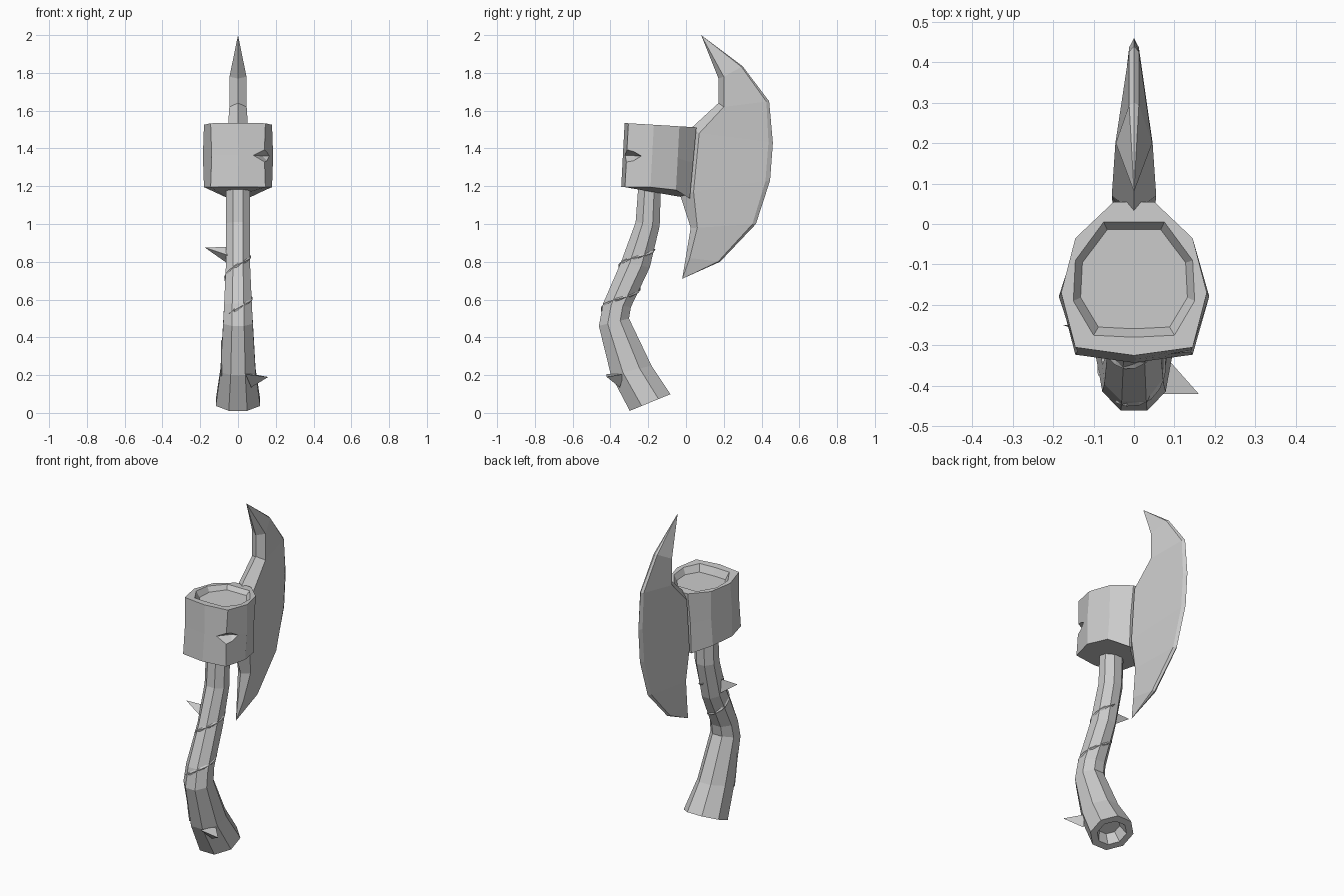
import bpy
import math
from mathutils import Vector

cube = bpy.data.objects.get("Cube")
if cube:
    bpy.data.objects.remove(cube, do_unlink=True)

stone = bpy.data.materials.new("plain_grey")
stone.use_nodes = True
GREY = (0.6, 0.6, 0.6, 1)
stone.diffuse_color = GREY
stone.node_tree.nodes["Principled BSDF"].inputs["Base Color"].default_value = GREY


def make(name, verts, faces):
    mesh = bpy.data.meshes.new(name)
    mesh.from_pydata([tuple(v) for v in verts], [], faces)
    mesh.materials.append(stone)
    obj = bpy.data.objects.new(name, mesh)
    bpy.context.collection.objects.link(obj)
    bpy.ops.object.select_all(action="DESELECT")
    obj.select_set(True)
    bpy.context.view_layer.objects.active = obj
    bpy.ops.object.mode_set(mode="EDIT")
    bpy.ops.mesh.select_all(action="SELECT")
    bpy.ops.mesh.remove_doubles(threshold=0.0005)
    bpy.ops.mesh.normals_make_consistent(inside=False)
    bpy.ops.object.mode_set(mode="OBJECT")
    return obj


def loft(name, rings, caps=True):
    n = len(rings[0])
    verts = [v for r in rings for v in r]
    faces = [(k * n + i, k * n + (i + 1) % n, (k + 1) * n + (i + 1) % n, (k + 1) * n + i)
             for k in range(len(rings) - 1) for i in range(n)]
    if caps:
        faces += [tuple(range(n)), tuple(range(len(verts) - n, len(verts)))]
    return make(name, verts, faces)


# Handle: each station is front (y, z), back (y, z), half width
stations = [((-0.30, 0.01), (-0.08, 0.10), 0.12),
            ((-0.40, 0.20), (-0.18, 0.25), 0.095),
            ((-0.463, 0.46), (-0.30, 0.50), 0.08),
            ((-0.44, 0.58), (-0.29, 0.56), 0.075),
            ((-0.345, 0.80), (-0.19, 0.77), 0.065),
            ((-0.268, 1.01), (-0.138, 0.99), 0.066),
            ((-0.25, 1.25), (-0.13, 1.25), 0.066)]


def on_handle(front, back, width, angle, scale=1.0):
    f, b = Vector((0, *front)), Vector((0, *back))
    return ((f + b) / 2 + (f - b) / 2 * math.cos(angle) * scale
            + Vector((width * math.sin(angle) * scale, 0, 0)))


def handle_ring(station, scale=1.0):
    return [on_handle(*station, math.radians(22.5 + 45 * i), scale * 1.06) for i in range(8)]


hollow = [v + Vector((0, -0.025, 0.06)) for v in handle_ring(stations[0], 0.5)]
loft("handle", [hollow, handle_ring(stations[0], 0.68)] + [handle_ring(s) for s in stations])


def wrap(height, angle, scale):
    """Point on the handle surface at a given centre height and angle."""
    def mid(s):
        return (s[0][1] + s[1][1]) / 2
    for a, b in zip(stations, stations[1:]):
        if mid(a) <= height <= mid(b):
            t = (height - mid(a)) / (mid(b) - mid(a))
            return on_handle(*handle_ring_mix(a, b, t), angle, scale)


def handle_ring_mix(a, b, t):
    front = Vector(a[0]).lerp(Vector(b[0]), t)
    back = Vector(a[1]).lerp(Vector(b[1]), t)
    return front, back, a[2] + (b[2] - a[2]) * t


def vine(name, z0, z1, a0, a1, steps, half):
    rings = []
    for i in range(steps + 1):
        t = i / steps
        z, a = z0 + (z1 - z0) * t, math.radians(a0 + (a1 - a0) * t)
        h = half * (0.15 if i in (0, steps) else 1 + 0.4 * (i % 2))
        rings.append([wrap(z - h, a, 0.9), wrap(z, a, 1.08), wrap(z + h, a, 0.9)])
    loft(name, rings)


# Vines twisted round the handle, and a root along its lower right side
vine("spiral_vine", 0.53, 0.88, -35, 540, 26, 0.016)
vine("lower_root", 0.21, 0.39, -60, -75, 5, 0.02)


# Thorns: three-sided spikes with a bent base
def thorn(name, base, tip):
    corners = [Vector(p) for p in base]
    make(name, corners + [Vector(tip)], [(0, 1, 2), (0, 1, 3), (1, 2, 3), (2, 0, 3)])


thorn("upper_thorn", [(-0.03, -0.25, 0.88), (-0.04, -0.30, 0.83), (-0.04, -0.24, 0.78)],
      (-0.175, -0.25, 0.875))
thorn("lower_thorn", [(0.04, -0.42, 0.205), (0.08, -0.33, 0.205), (0.07, -0.35, 0.135)],
      (0.16, -0.42, 0.19))


# Hammer drum: mirrored outline, sloped top and bottom, recessed top
def mirrored(half):
    return half + [(-x, y) for x, y in reversed(half) if x > 0]


def top_z(y):
    return 1.515 - 0.06 * y


outline = mirrored([(0, -0.325), (0.145, -0.305), (0.18, -0.17), (0.145, -0.035), (0.05, 0.055)])
rim = mirrored([(0, -0.28), (0.1, -0.275), (0.15, -0.19), (0.145, -0.09), (0.075, 0.005)])
bottom = [Vector((x, y - (0.035 if y > 0 else 0.018),
                  1.135 if y > 0 else 1.18 if y > -0.1 else 1.195)) for x, y in outline]
top = [Vector((x, y, top_z(y))) for x, y in outline]
middle = [b.lerp(t, 0.5) + Vector((0.006 * (-1) ** i, 0, 0))
          for i, (b, t) in enumerate(zip(bottom, top))]
inner = [Vector((x, y, top_z(y))) for x, y in rim]
floor = [Vector((x * 0.88, -0.13 + (y + 0.13) * 0.86, 1.49)) for x, y in rim]
drum = loft("hammer_drum", [bottom, middle, top, inner, floor])

# Chip cut out of the front left of the drum
tool = make("chip_cutter",
            [(0.07, -0.34, 1.365), (0.20, -0.34, 1.44), (0.20, -0.34, 1.28),
             (0.21, -0.22, 1.36), (0.13, -0.25, 1.36)],
            [(0, 1, 4), (0, 2, 4), (1, 3, 4), (2, 3, 4), (0, 1, 2), (1, 2, 3)])
tool.hide_render = True
cut = drum.modifiers.new("chip", "BOOLEAN")
cut.operation, cut.object, cut.solver = "DIFFERENCE", tool, "EXACT"
bpy.context.view_layer.objects.active = drum
bpy.ops.object.modifier_apply(modifier="chip")
bpy.data.objects.remove(tool, do_unlink=True)

# Axe blade: ridge (y, z), shoulder (y, z), half thickness, edge (y, z)
blade = [((0.08, 2.0), (0.08, 2.0), 0, (0.08, 2.0)),
         ((0.172, 1.77), (0.20, 1.78), 0.045, (0.30, 1.835)),
         ((0.172, 1.64), (0.20, 1.62), 0.046, (0.44, 1.65)),
         ((0.03, 1.51), (0.07, 1.48), 0.055, (0.46, 1.43)),
         ((-0.03, 1.15), (0.04, 1.17), 0.052, (0.445, 1.23)),
         ((0.025, 0.98), (0.06, 0.98), 0.042, (0.37, 1.0)),
         ((0.0, 0.83), (0.02, 0.82), 0.022, (0.18, 0.80)),
         ((-0.02, 0.71), (-0.02, 0.71), 0, (-0.02, 0.71))]
sections = []
for ridge, shoulder, w, edge in blade:
    bevel = Vector(shoulder).lerp(Vector(edge), 0.94)
    e = 0.012 if w else 0
    sections.append([Vector((0, *ridge)), Vector((w, *shoulder)), Vector((e, *bevel)),
                     Vector((0, *edge)), Vector((-e, *bevel)), Vector((-w, *shoulder))])
loft("axe_blade", sections, caps=False)
